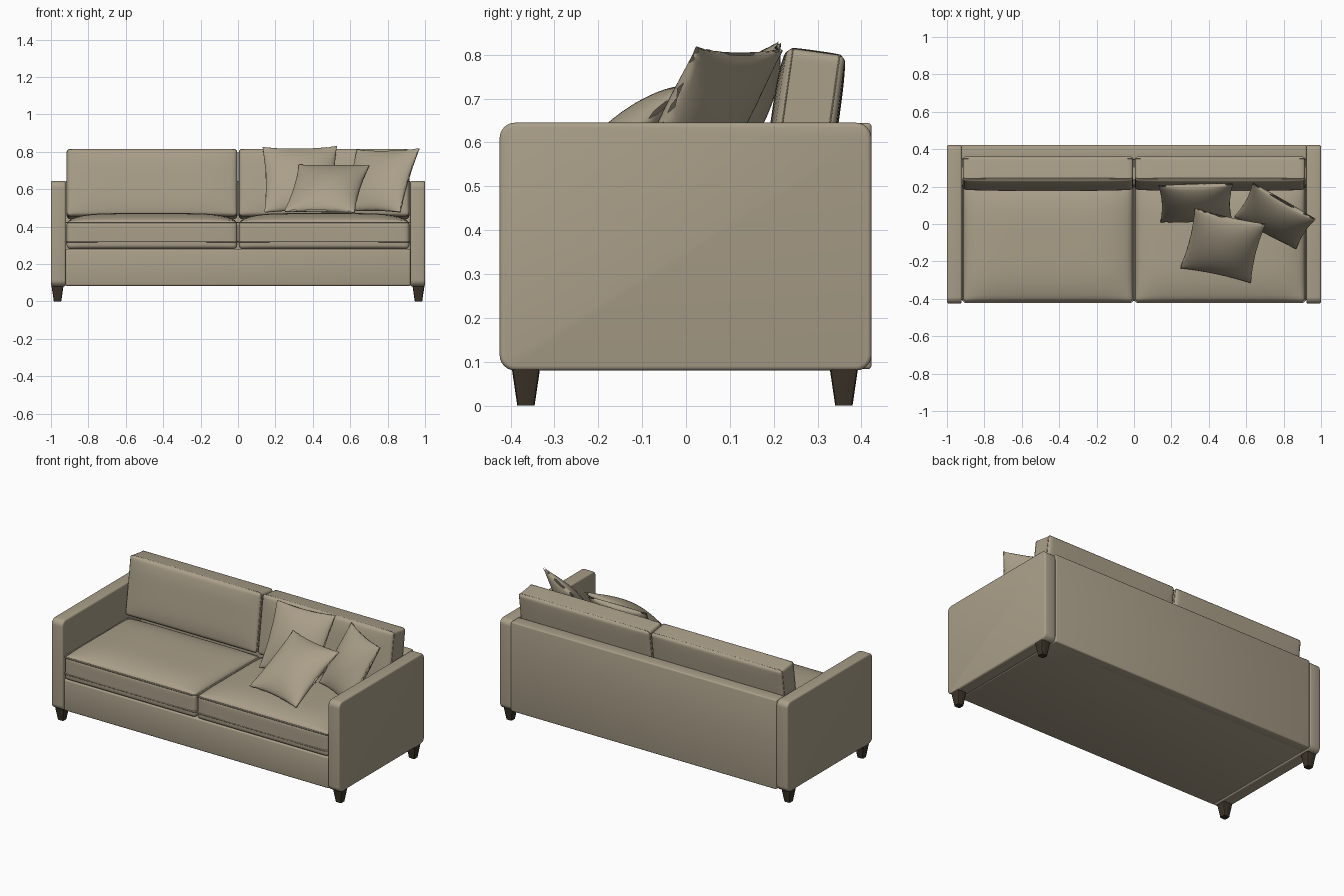
import bpy, bmesh, math
from mathutils import Vector, Matrix

if "Cube" in bpy.data.objects:
    bpy.data.objects.remove(bpy.data.objects["Cube"])


def material(name, col):
    m = bpy.data.materials.new(name)
    m.diffuse_color = (*col, 1)
    m.use_nodes = True
    m.node_tree.nodes["Principled BSDF"].inputs["Base Color"].default_value = m.diffuse_color
    return m


FABRIC = material("beige fabric", (0.40, 0.345, 0.25))
WOOD = material("dark wood", (0.045, 0.034, 0.022))


def finish(name, bm, mat, angle=None):
    bmesh.ops.recalc_face_normals(bm, faces=bm.faces)
    me = bpy.data.meshes.new(name)
    bm.to_mesh(me)
    bm.free()
    ob = bpy.data.objects.new(name, me)
    bpy.context.collection.objects.link(ob)
    me.materials.append(mat)
    if angle is None:
        me.polygons.foreach_set("use_smooth", [True] * len(me.polygons))
    else:
        bpy.ops.object.select_all(action='DESELECT')
        ob.select_set(True)
        bpy.context.view_layer.objects.active = ob
        bpy.ops.object.shade_smooth_by_angle(angle=math.radians(angle))
    return ob


def box(lo, hi):
    bm = bmesh.new()
    bmesh.ops.create_cube(bm, size=1)
    for v in bm.verts:
        v.co = Vector([lo[i] + (v.co[i] + .5) * (hi[i] - lo[i]) for i in range(3)])
    return bm


def bevel(bm, edges, r, seg):
    bmesh.ops.bevel(bm, geom=edges, offset=r, segments=seg, profile=0.5,
                    affect='EDGES', clamp_overlap=True)


def cushion(name, size, r, bulge, matrix):
    """Rounded box, with bulge[(axis, sign)] = crown height of that face."""
    half = Vector(size) / 2
    bm = bmesh.new()
    bmesh.ops.create_cube(bm, size=2)
    bmesh.ops.subdivide_edges(bm, edges=bm.edges[:], cuts=25, use_grid_fill=True)
    for v in bm.verts:
        t = [math.sin(max(-1, min(1, c)) * math.pi / 2) for c in v.co]
        p = Vector([t[i] * half[i] for i in range(3)])
        core = Vector([max(-half[i] + r, min(half[i] - r, p[i])) for i in range(3)])
        d = p - core
        if d.length > 1e-9:
            p = core + d.normalized() * r
        for (ax, sg), h in bulge.items():
            a, b = [i for i in range(3) if i != ax]
            w = max(0, sg * t[ax])
            p[ax] += sg * h * w * (1 - abs(t[a]) ** 6) * (1 - abs(t[b]) ** 4)
        v.co = p
    bm.transform(matrix)
    return finish(name, bm, FABRIC)


def piping(name, w, h, r, rad, matrix):
    """Thin cord around a rounded rectangle."""
    pts = []
    for sx, sy, a0 in ((1, 1, 0), (-1, 1, 90), (-1, -1, 180), (1, -1, 270)):
        for k in range(6):
            a = math.radians(a0 + 18 * k)
            pts.append((sx * (w / 2 - r) + r * math.cos(a), sy * (h / 2 - r) + r * math.sin(a)))
    bm = bmesh.new()
    rings = []
    for i, p in enumerate(pts):
        q0, q1 = pts[i - 1], pts[(i + 1) % len(pts)]
        n = Vector((q1[1] - q0[1], q0[0] - q1[0], 0)).normalized()
        rings.append([bm.verts.new(Vector((*p, 0)) + n * rad * math.cos(j * math.pi / 3)
                                   + Vector((0, 0, rad * math.sin(j * math.pi / 3)))) for j in range(6)])
    for i in range(len(rings)):
        a, b = rings[i - 1], rings[i]
        for j in range(6):
            bm.faces.new((a[j - 1], a[j], b[j], b[j - 1]))
    bm.transform(matrix)
    return finish(name, bm, FABRIC)


def pillow(name, tl, tr, br, bl, thick, n=28):
    """Throw pillow stretched between four corners."""
    tl, tr, br, bl = map(Vector, (tl, tr, br, bl))
    normal = (tr - tl).cross(bl - tl).normalized()
    bm = bmesh.new()
    for side in (-1, 1):
        g = []
        for i in range(n + 1):
            row = []
            for j in range(n + 1):
                u, v = (math.sin((k / n - .5) * math.pi) for k in (i, j))
                swell = ((1 - u * u) * (1 - v * v)) ** 0.62
                s = (u * (1 - .07 * (1 - v * v)) + 1) / 2
                t = (v * (1 - .07 * (1 - u * u)) + 1) / 2
                p = bl.lerp(br, s).lerp(tl.lerp(tr, s), t)
                row.append(bm.verts.new(p + normal * side * (thick * swell + .003)))
            g.append(row)
        for i in range(n):
            for j in range(n):
                bm.faces.new((g[i][j], g[i + 1][j], g[i + 1][j + 1], g[i][j + 1]))
    bmesh.ops.remove_doubles(bm, verts=bm.verts, dist=0.0065)
    return finish(name, bm, FABRIC)


# Base and back panel
bm = box((-.922, -.412, .083), (.922, .41, .28))
bevel(bm, bm.edges[:], .01, 3)
finish("base", bm, FABRIC, 40)
bm = box((-.922, .343, .083), (.922, .423, .644))
bevel(bm, bm.edges[:], .008, 3)
finish("back_panel", bm, FABRIC, 40)

for s, side in ((-1, "left"), (1, "right")):
    # Arm slab with rounded profile corners
    x = sorted((s * .921, s * 1.0))
    bm = box((x[0], -.425, .08), (x[1], .423, .645))
    bevel(bm, [e for e in bm.edges if abs(e.verts[0].co.x - e.verts[1].co.x) > .01], .035, 6)
    bevel(bm, [e for e in bm.edges if abs(e.verts[0].co.x - e.verts[1].co.x) < .001], .01, 3)
    finish(side + "_arm", bm, FABRIC, 40)

    # Tapered legs
    for y, end in ((-.365, "front"), (.36, "back")):
        bm = box((-.033, -.033, 0), (.033, .033, .09))
        for v in bm.verts:
            if v.co.z < .01:
                v.co.x *= .6
                v.co.y *= .6
        bevel(bm, [e for e in bm.edges if abs(e.verts[0].co.z - e.verts[1].co.z) > .01], .008, 2)
        bm.transform(Matrix.Translation((s * .965, y, 0)))
        finish(f"{end}_{side}_leg", bm, WOOD, 30)

    # Seat cushion with two lines of piping
    cx = s * .46
    cushion(side + "_seat_cushion", (.912, .64, .15), .022,
            {(2, 1): .042, (1, -1): .004}, Matrix.Translation((cx, -.098, .355)))
    for z, label in ((.32, "lower"), (.422, "upper")):
        piping(f"{side}_{label}_seat_piping", .912, .642, .022, .0045,
               Matrix.Translation((cx, -.098, z)))

    # Leaning back cushion with seam piping on front edge
    lean = Matrix.Translation((cx, .272, .628)) @ Matrix.Rotation(math.radians(-8), 4, 'X')
    cushion(side + "_back_cushion", (.908, .134, .36), .016,
            {(1, -1): .014, (1, 1): .006, (2, 1): .003}, lean)
    for y in (-.054, .054):
        piping(f"{side}_back_piping_{'front' if y < 0 else 'rear'}", .908, .36, .016, .002,
               lean @ Matrix.Translation((0, y, 0)) @ Matrix.Rotation(math.pi / 2, 4, 'X'))

# Throw pillows
pillow("rear_pillow", (.13, .205, .825), (.53, .215, .83), (.525, .02, .475), (.14, .01, .475), .058)
pillow("small_front_pillow", (.325, .085, .73), (.705, 0, .728), (.625, -.315, .475), (.245, -.235, .48), .066)
pillow("side_pillow", (.635, .22, .812), (.972, .025, .818), (.87, -.135, .475), (.535, .04, .475), .058)
